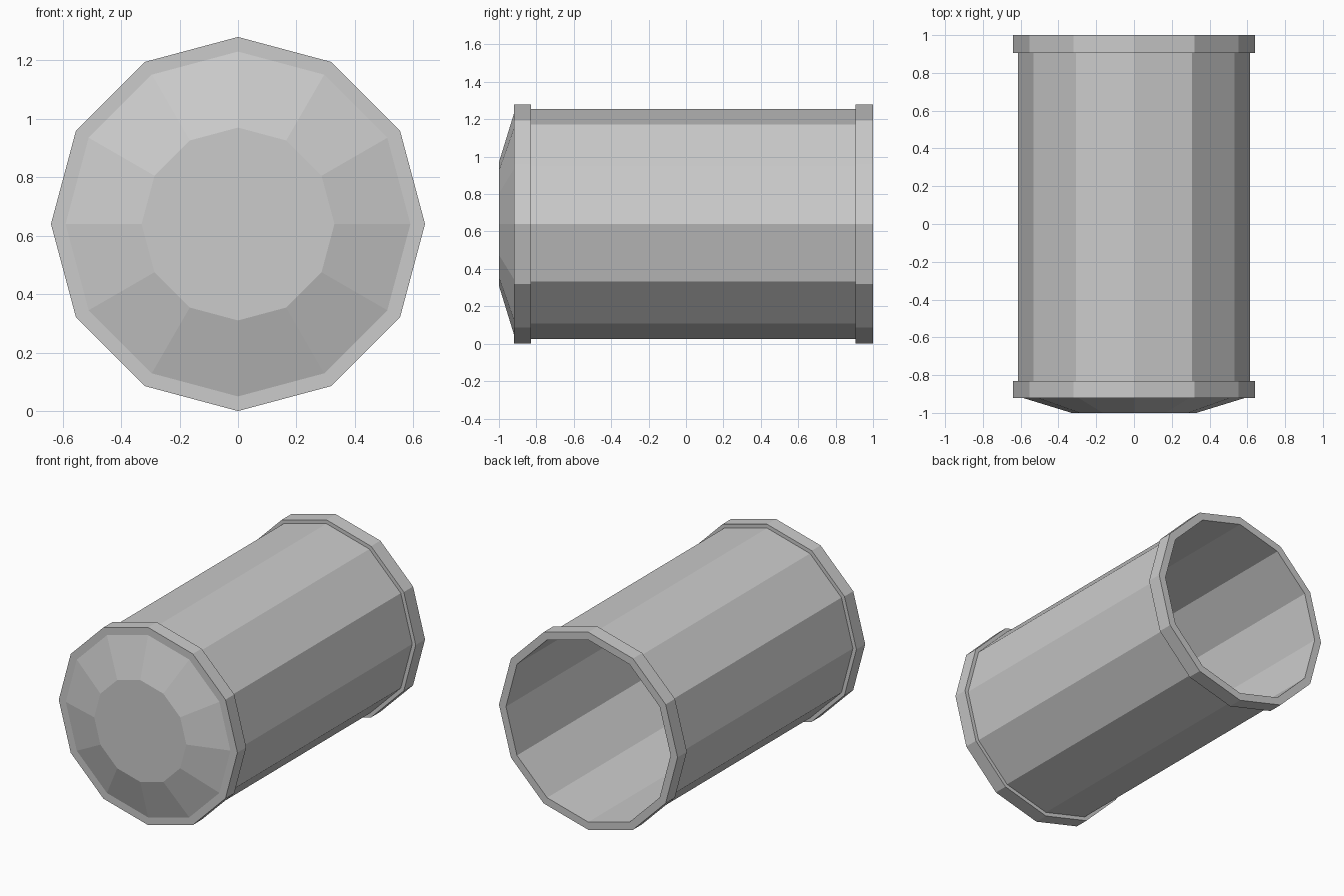
import bpy, bmesh
from math import sin, cos, pi

if "Cube" in bpy.data.objects:
    bpy.data.objects.remove(bpy.data.objects["Cube"])

SIDES = 12
RIM, BARREL, BORE, NOSE = 0.64, 0.615, 0.59, 0.33

grey = bpy.data.materials.new("light grey metal")
grey.use_nodes = True
grey.diffuse_color = (0.6, 0.6, 0.6, 1)
grey.node_tree.nodes["Principled BSDF"].inputs["Base Color"].default_value = (0.6, 0.6, 0.6, 1)


def lathe(name, profile, closed=True):
    """Spin (radius, y) points around the long axis; open profiles get end discs."""
    bm = bmesh.new()
    rings = []
    for r, y in profile:
        angles = [2 * pi * i / SIDES for i in range(SIDES)]
        rings.append([bm.verts.new((r * sin(a), y, RIM + r * cos(a))) for a in angles])
    pairs = list(zip(rings, rings[1:]))
    if closed:
        pairs.append((rings[-1], rings[0]))
    else:
        bm.faces.new(rings[0])
        bm.faces.new(rings[-1])
    for a, b in pairs:
        for i in range(SIDES):
            j = (i + 1) % SIDES
            bm.faces.new((a[i], a[j], b[j], b[i]))
    bmesh.ops.recalc_face_normals(bm, faces=bm.faces)
    mesh = bpy.data.meshes.new(name)
    bm.to_mesh(mesh)
    bm.free()
    mesh.materials.append(grey)
    obj = bpy.data.objects.new(name, mesh)
    bpy.context.collection.objects.link(obj)
    return obj


def band(name, outer, start, end):
    """Hollow faceted band with the shared bore."""
    return lathe(name, [(BORE, start), (outer, start), (outer, end), (BORE, end)])


# Hollow barrel and its two raised rims
band("barrel", BARREL, -0.83, 0.905)
band("front_rim", RIM, -0.92, -0.83)
band("back_rim", RIM, 0.905, 1.0)

# Thin bevelled cap closing the front, hollow behind
lathe("front_cap", [(NOSE, -0.99), (BORE, -0.91), (BORE, -0.92), (NOSE, -1.0)], closed=False)
